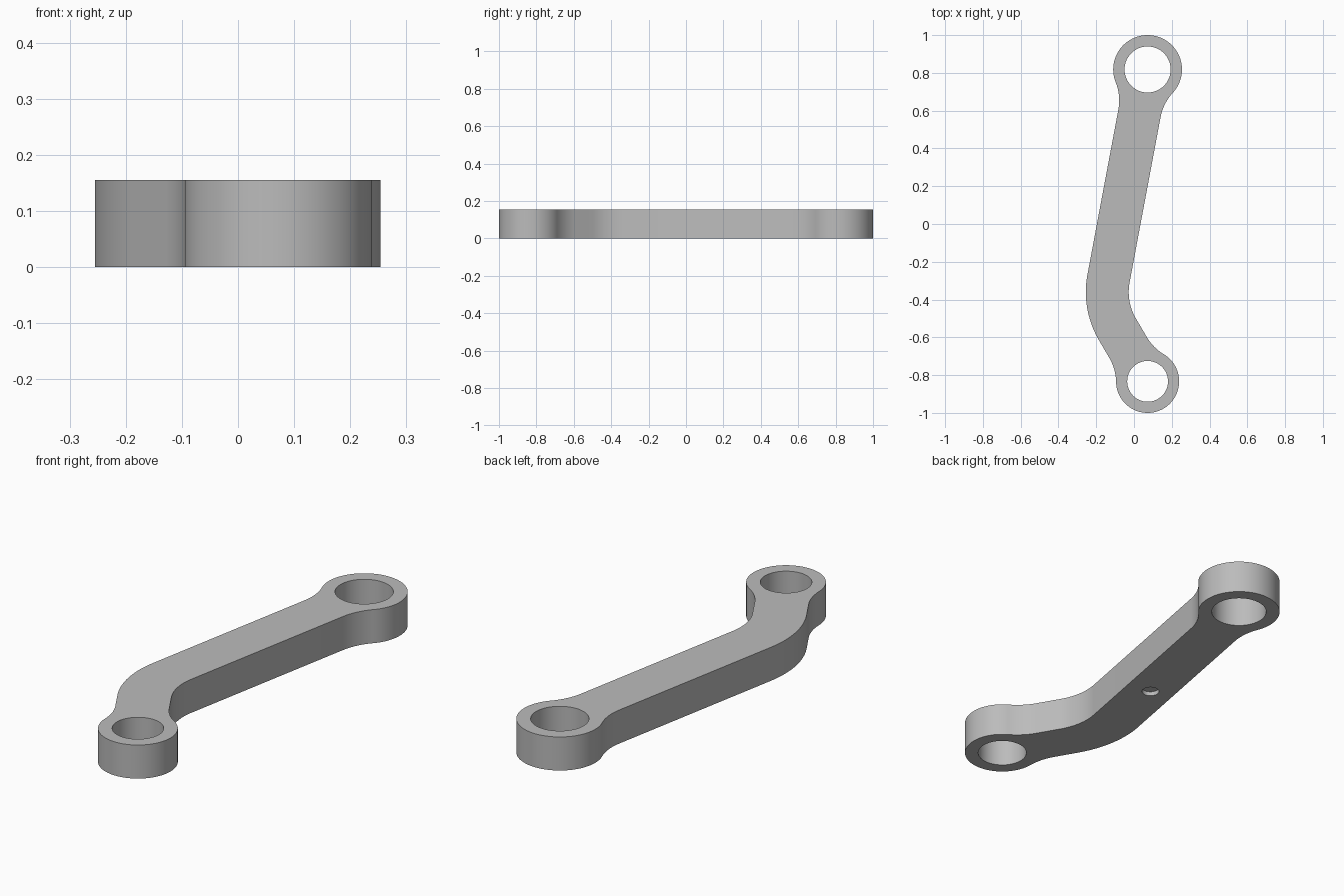
import bpy, bmesh
from math import radians, sqrt, atan2, pi
from mathutils import Vector

cube = bpy.data.objects.get("Cube")
if cube:
    bpy.data.objects.remove(cube, do_unlink=True)

HEIGHT = 0.155
HALF_WIDTH = 0.1135
FILLET = 0.26
BACK = (Vector((0.072, 0.818)), 0.182, 0.122)     # centre, outer radius, bore radius
FRONT = (Vector((0.072, -0.833)), 0.167, 0.108)
BEND = Vector((0.249, -0.36))                     # centre of the elbow
BEND_RADIUS = 0.3905
UPPER, LOWER = radians(180 - 10.5), radians(180 + 30)


def polar(angle):
    return Vector((1, 0)).copy() if angle == 0 else Vector((1, 0)) @ rotation(angle)


def rotation(angle):
    from mathutils import Matrix
    return Matrix.Rotation(-angle, 2)


def arc(centre, radius, start, end, steps):
    return [centre + radius * polar(start + (end - start) * i / steps) for i in range(steps + 1)]


def angle_of(v):
    return atan2(v.y, v.x)


def turn(start, end, sign):
    """End angle unwrapped so that it is reached in the given direction."""
    while (end - start) * sign < 0:
        end += sign * 2 * pi
    return end


def fillet(ring, along, side):
    """Concave arc from the arm edge onto the ring, and its touching angle."""
    centre, radius, _ = ring
    reach = sqrt((radius + FILLET) ** 2 - (HALF_WIDTH + FILLET) ** 2)
    middle = centre + along * reach + side * (HALF_WIDTH + FILLET)
    touch = angle_of(middle - centre)
    start = angle_of(-side)
    end = angle_of(centre - middle)
    delta = (end - start + pi) % (2 * pi) - pi
    return arc(middle, FILLET, start, start + delta, 16), touch


# Outline of the bent arm with a round boss at each end
out_up, out_low = polar(UPPER), polar(LOWER)
along_up = Vector((-out_up.y, out_up.x))          # from back boss to elbow
along_low = Vector((out_low.y, -out_low.x))       # from front boss to elbow
back_right, a0 = fillet(BACK, along_up, -out_up)
back_left, a1 = fillet(BACK, along_up, out_up)
front_left, b0 = fillet(FRONT, along_low, out_low)
front_right, b1 = fillet(FRONT, along_low, -out_low)

outline = back_right + arc(BACK[0], BACK[1], a0, turn(a0, a1, 1), 64)
outline += back_left[::-1]
outline += arc(BEND, BEND_RADIUS + HALF_WIDTH, UPPER, LOWER, 24)
outline += front_left + arc(FRONT[0], FRONT[1], b0, turn(b0, b1, 1), 64)
outline += front_right[::-1]
outline += arc(BEND, BEND_RADIUS - HALF_WIDTH, LOWER, UPPER, 24)


def prism(name, points, bottom, top):
    bm = bmesh.new()
    face = bm.faces.new([bm.verts.new((p.x, p.y, bottom)) for p in points])
    raised = bmesh.ops.extrude_face_region(bm, geom=[face])["geom"]
    verts = [g for g in raised if isinstance(g, bmesh.types.BMVert)]
    bmesh.ops.translate(bm, verts=verts, vec=(0, 0, top - bottom))
    bmesh.ops.remove_doubles(bm, verts=bm.verts, dist=0.0005)
    bmesh.ops.recalc_face_normals(bm, faces=bm.faces)
    mesh = bpy.data.meshes.new(name)
    bm.to_mesh(mesh)
    bm.free()
    obj = bpy.data.objects.new(name, mesh)
    bpy.context.collection.objects.link(obj)
    return obj


def drill(target, centre, radius, bottom, top):
    cutter = prism("drill_cutter", arc(centre, radius, 0, 2 * pi, 64)[:-1], bottom, top)
    cutter.hide_render = True
    mod = target.modifiers.new("drill", 'BOOLEAN')
    mod.operation, mod.solver, mod.object = 'DIFFERENCE', 'EXACT', cutter
    bpy.context.view_layer.objects.active = target
    bpy.ops.object.modifier_apply(modifier=mod.name)
    bpy.data.objects.remove(cutter, do_unlink=True)


link = prism("link_arm", outline, 0, HEIGHT)

# Bores through both bosses, and a shallow round recess under the arm
for centre, _, bore in (BACK, FRONT):
    drill(link, centre, bore, -0.1, HEIGHT + 0.1)
drill(link, Vector((-0.083, 0.016)), 0.038, -0.1, 0.02)

# Grey metal
grey = bpy.data.materials.new("grey_metal")
grey.use_nodes = True
grey.diffuse_color = (0.5, 0.5, 0.5, 1)
grey.node_tree.nodes["Principled BSDF"].inputs["Base Color"].default_value = (0.5, 0.5, 0.5, 1)
link.data.materials.clear()
link.data.materials.append(grey)

bpy.ops.object.select_all(action='DESELECT')
link.select_set(True)
bpy.context.view_layer.objects.active = link
bpy.ops.object.shade_smooth_by_angle(angle=radians(30))
